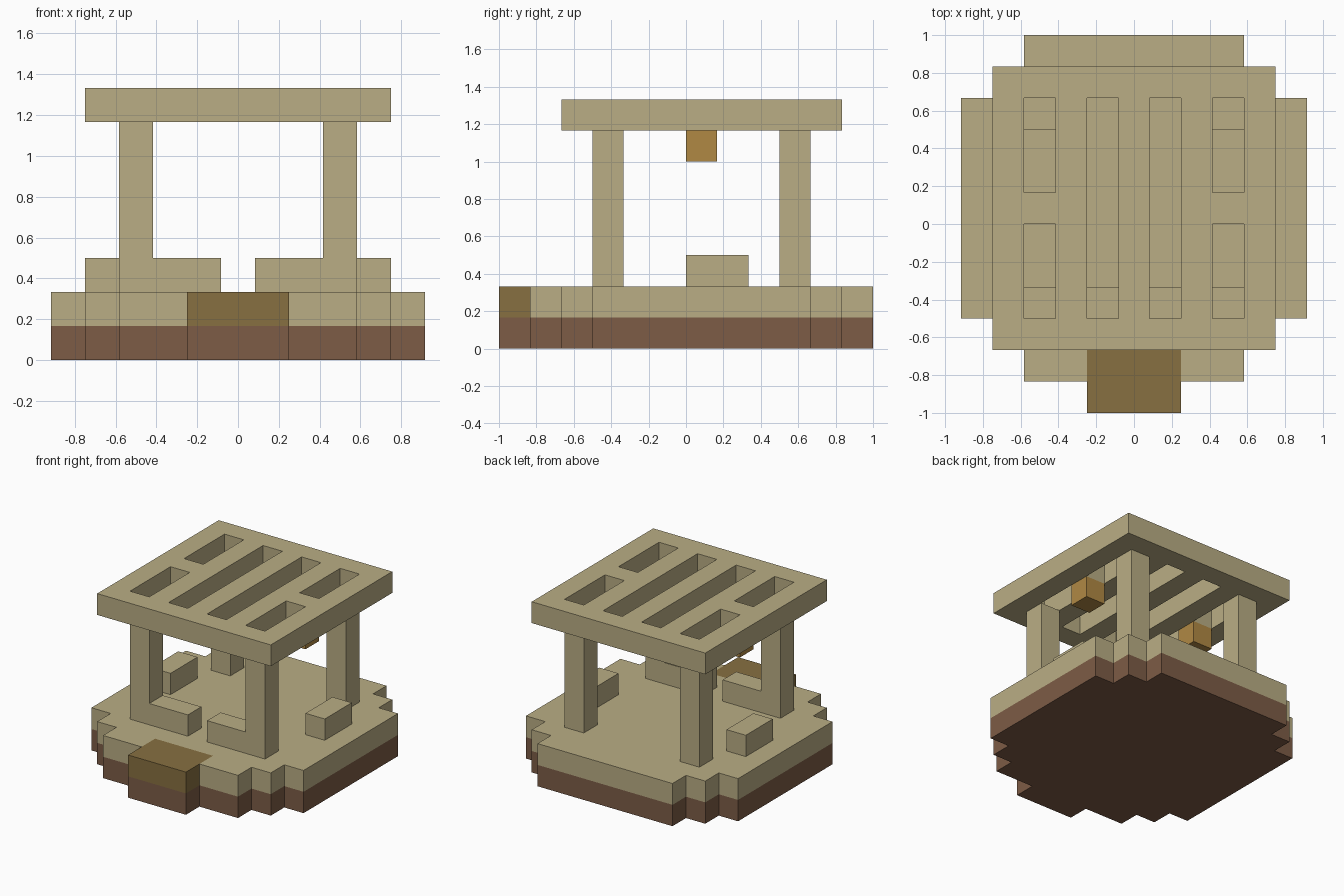
import bpy
import bmesh
from mathutils import Vector

if "Cube" in bpy.data.objects:
    bpy.data.objects.remove(bpy.data.objects["Cube"], do_unlink=True)

U = 1 / 6  # size of one block; all dimensions below are in blocks


def material(name, rgb):
    color = [(c / 255 / 12.92) if c < 11 else ((c / 255 + 0.055) / 1.055) ** 2.4 for c in rgb] + [1]
    mat = bpy.data.materials.new(name)
    mat.use_nodes = True
    mat.diffuse_color = color
    mat.node_tree.nodes["Principled BSDF"].inputs["Base Color"].default_value = color
    return mat


STONE = material("pale stone", (186, 174, 133))
SOIL = material("brown soil", (125, 92, 70))
PATH = material("ochre path", (135, 112, 65))
AMBER = material("amber lantern", (176, 137, 68))


def finish(name, bm, mat):
    bmesh.ops.scale(bm, vec=(U, U, U), verts=bm.verts)
    bmesh.ops.recalc_face_normals(bm, faces=bm.faces)
    mesh = bpy.data.meshes.new(name)
    bm.to_mesh(mesh)
    bm.free()
    mesh.materials.append(mat)
    obj = bpy.data.objects.new(name, mesh)
    bpy.context.collection.objects.link(obj)
    return obj


def extrude_up(bm, faces, height):
    result = bmesh.ops.extrude_face_region(bm, geom=faces, use_keep_orig=True)
    top = [v for v in result["geom"] if isinstance(v, bmesh.types.BMVert)]
    bmesh.ops.translate(bm, vec=(0, 0, height), verts=top)


def slab(name, half, z0, z1, mat):
    """Extrude a right-hand outline together with its mirror image."""
    outline = half + [(-x, y) for x, y in reversed(half)]
    bm = bmesh.new()
    face = bm.faces.new([bm.verts.new((x, y, z0)) for x, y in outline])
    extrude_up(bm, [face], z1 - z0)
    return finish(name, bm, mat)


def box(name, low, high, mat):
    low, high = Vector(low), Vector(high)
    bm = bmesh.new()
    bmesh.ops.create_cube(bm, size=1)
    bmesh.ops.scale(bm, vec=high - low, verts=bm.verts)
    bmesh.ops.translate(bm, vec=(low + high) / 2, verts=bm.verts)
    return finish(name, bm, mat)


def pair(name, low, high, mat):
    """Make a box on +x and its mirror image on -x."""
    box("left_" + name, low, high, mat)
    box("right_" + name, (-high[0], *low[1:]), (-low[0], *high[1:]), mat)


# Stepped island: soil layer, stone layer with a notch, and path in the notch
rim = [(1.5, -5), (3.5, -5), (3.5, -4), (4.5, -4), (4.5, -3), (5.5, -3),
       (5.5, 4), (4.5, 4), (4.5, 5), (3.5, 5), (3.5, 6)]
slab("soil_base", [(1.5, -6)] + rim, 0, 1, SOIL)
slab("stone_floor", [(1.5, -4)] + rim, 1, 2, STONE)
box("entrance_path", (-1.5, -6, 1), (1.5, -4, 2), PATH)

# Posts, benches and hanging lanterns
pair("front_post", (2.5, -3, 2), (3.5, -2, 7), STONE)
pair("back_post", (2.5, 3, 2), (3.5, 4, 7), STONE)
pair("front_bench", (0.5, -3, 2), (2.5, -2, 3), STONE)
pair("side_bench", (3.5, 0, 2), (4.5, 2, 3), STONE)
pair("lantern", (2.5, 0, 6), (3.5, 1, 7), AMBER)


# Slatted roof: a grid of cells with the slots left open
def is_slot(x, y):
    inner = abs(x) == 1 and -3 <= y < 4
    outer = abs(x) == 3 and (-3 <= y < 0 or 1 <= y < 4)
    return inner or outer


bm = bmesh.new()
cells = []
for x in range(-4, 5):
    for y in range(-4, 5):
        if not is_slot(x, y):
            corners = [(x - .5, y), (x + .5, y), (x + .5, y + 1), (x - .5, y + 1)]
            cells.append(bm.faces.new([bm.verts.new((a, b, 7)) for a, b in corners]))
bmesh.ops.remove_doubles(bm, verts=bm.verts, dist=0.01)
extrude_up(bm, list(bm.faces), 1)
finish("slatted_roof", bm, STONE)
